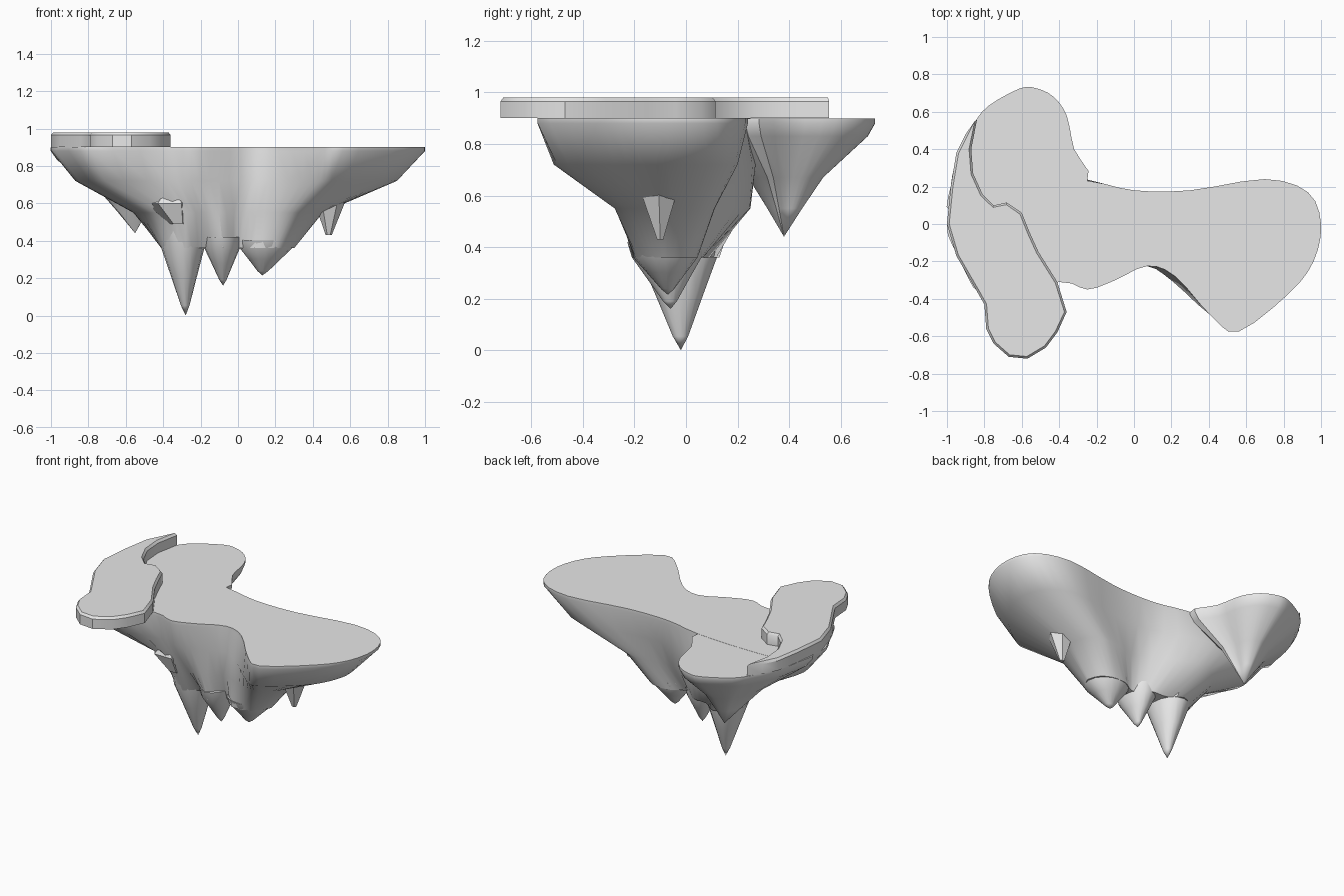
import bpy
import bmesh
from math import cos, sin, pi, radians
from mathutils import Vector

cube = bpy.data.objects.get("Cube")
if cube:
    bpy.data.objects.remove(cube)

# One stone colour for everything
stone = bpy.data.materials.new("grey stone")
stone.use_nodes = True
stone.diffuse_color = (0.8, 0.8, 0.8, 1)
stone.node_tree.nodes["Principled BSDF"].inputs["Base Color"].default_value = (0.8, 0.8, 0.8, 1)


def smooth_loop(points, steps):
    """Closed curve running through all the points."""
    pts = [Vector(p) for p in points]
    n = len(pts)
    out = []
    for i in range(n):
        a, b, c, d = (pts[(i + k) % n] for k in (-1, 0, 1, 2))
        for s in range(steps):
            t = s / steps
            out.append(0.5 * (2 * b + (c - a) * t + (2 * a - 5 * b + 4 * c - d) * t ** 2
                              + (3 * b - a - 3 * c + d) * t ** 3))
    return out


def loft(name, rings, tip=None, angle=35):
    """Skin (outline, height) rings from the top down, closed by a cap or a tip."""
    bm = bmesh.new()
    loops = [[bm.verts.new((p[0], p[1], z)) for p in ring] for ring, z in rings]
    n = len(loops[0])
    bm.faces.new(loops[0])
    for up, low in zip(loops, loops[1:]):
        for i in range(n):
            j = (i + 1) % n
            bm.faces.new((up[i], low[i], low[j], up[j]))
    if tip:
        end = bm.verts.new(tip)
        for i in range(n):
            bm.faces.new((loops[-1][i], end, loops[-1][(i + 1) % n]))
    else:
        bm.faces.new(loops[-1][::-1])
    bmesh.ops.recalc_face_normals(bm, faces=bm.faces)
    mesh = bpy.data.meshes.new(name)
    bm.to_mesh(mesh)
    bm.free()
    mesh.materials.append(stone)
    obj = bpy.data.objects.new(name, mesh)
    bpy.context.collection.objects.link(obj)
    bpy.ops.object.select_all(action="DESELECT")
    obj.select_set(True)
    bpy.context.view_layer.objects.active = obj
    if angle:
        bpy.ops.object.shade_smooth_by_angle(angle=radians(angle))


def ellipse(x, y, rx, ry, sides):
    return [(x + rx * cos(2 * pi * i / sides), y + ry * sin(2 * pi * i / sides)) for i in range(sides)]


def shrink(ring, centre, f):
    return [(centre[0] + (p[0] - centre[0]) * f, centre[1] + (p[1] - centre[1]) * f) for p in ring]


# Main island body: flat top narrowing through ledges to a fluted underside
top = [(1, 0), (.93, .17), (.7, .24), (.3, .18), (0, .18), (-.24, .23), (-.6, .25),
       (-.9, .22), (-1, 0), (-.94, -.17), (-.79, -.39), (-.4, -.31), (-.25, -.35),
       (-.1, -.3), (.07, -.225), (.22, -.28), (.42, -.5), (.56, -.575), (.83, -.37), (.96, -.2)]
upper = [(.85, -.02), (.78, .13), (.6, .2), (.28, .15), (0, .15), (-.26, .24), (-.5, .27),
         (-.78, .2), (-.87, 0), (-.82, -.15), (-.71, -.33), (-.38, -.28), (-.25, -.31),
         (-.1, -.27), (.07, -.225), (.21, -.31), (.4, -.48), (.5, -.5), (.72, -.33), (.82, -.18)]
middle = [(.45, -.05), (.42, .05), (.33, .11), (.2, .1), (.03, .09), (-.18, .2), (-.35, .25),
          (-.5, .15), (-.56, 0), (-.52, -.08), (-.45, -.15), (-.28, -.25), (-.2, -.25),
          (-.1, -.25), (.02, -.2), (.14, -.23), (.26, -.27), (.34, -.27), (.42, -.2), (.45, -.12)]
lower = [(.3, -.07), (.27, 0), (.2, .04), (.1, .04), (0, -.01), (-.09, .06), (-.2, .07),
         (-.29, .13), (-.39, .06), (-.41, -.02), (-.38, -.12), (-.28, -.18), (-.18, -.12),
         (-.08, -.21), (0, -.12), (.09, -.2), (.18, -.2), (.23, -.18), (.27, -.14), (.29, -.1)]
levels = [(top, .9), (top, .88), (upper, .72), (middle, .55), (lower, .36)]
loft("island_body", [(smooth_loop(ring, 3), z) for ring, z in levels], None, 45)

# Back lobe hanging down to its own point
lobe = smooth_loop([(-.25, .23), (-.32, .4), (-.36, .58), (-.43, .68), (-.52, .725), (-.61, .725),
                    (-.78, .63), (-.86, .53), (-.94, .38), (-.98, .2), (-.97, .06), (-.6, .1)], 3)
drop = (-.55, .38)
loft("back_lobe", [(lobe, .899), (lobe, .88), (shrink(lobe, drop, .92), .83),
                   (shrink(lobe, drop, .43), .67), (shrink(lobe, drop, .2), .55)], (*drop, .44))

# Hanging spikes: base centre, base radii, tip
spikes = {
    "main_spike": ((-.295, -.03), (.115, .15), (-.28, -.02, 0)),
    "middle_spike": ((-.085, -.075), (.095, .135), (-.08, -.06, .16)),
    "short_spike": ((.15, -.08), (.14, .125), (.13, -.07, .215)),
}
for name, (base, radii, tip) in spikes.items():
    rings = []
    for down, f in ((-.3, 1.1), (0, 1), (.4, .62), (.85, .2)):
        x, y = Vector(base).lerp(Vector(tip[:2]), down)
        rings.append((ellipse(x, y, radii[0] * f, radii[1] * f, 16), .36 - (.36 - tip[2]) * down))
    loft(name, rings, tip)

# Faceted spike under the right lobe
loft("side_spike", [(ellipse(.49, -.105, .085, .08, 6), .66), (ellipse(.49, -.105, .08, .076, 6), .6),
                    (ellipse(.485, -.1, .016, .014, 6), .43)], None, 0)

# Faceted rock ledge almost flush with the front flank
loft("rock_ledge", [(ellipse(-.35, -.19, .04, .04, 6), .7), (ellipse(-.365, -.185, .125, .1, 6), .6),
                    (ellipse(-.32, -.16, .05, .08, 6), .49)], None, 0)

# Raised winding slab on top, with a narrow bevelled rim
slab = [(-.84, .555), (-.9, .48), (-.95, .38), (-.98, .2), (-1, 0), (-.95, -.17), (-.84, -.36),
        (-.8, -.43), (-.79, -.56), (-.75, -.64), (-.67, -.71), (-.57, -.72), (-.47, -.66),
        (-.41, -.58), (-.36, -.47), (-.41, -.31), (-.51, -.15), (-.56, -.04), (-.6, .06),
        (-.68, .115), (-.75, .1), (-.81, .16), (-.86, .27), (-.87, .4)]
inset = []
for i, p in enumerate(slab):
    along = (Vector(slab[(i + 1) % len(slab)]) - Vector(slab[i - 1])).normalized()
    inset.append((p[0] - along.y * .012, p[1] + along.x * .012))
loft("raised_slab", [(inset, .98), (slab, .965), (slab, .9)])
